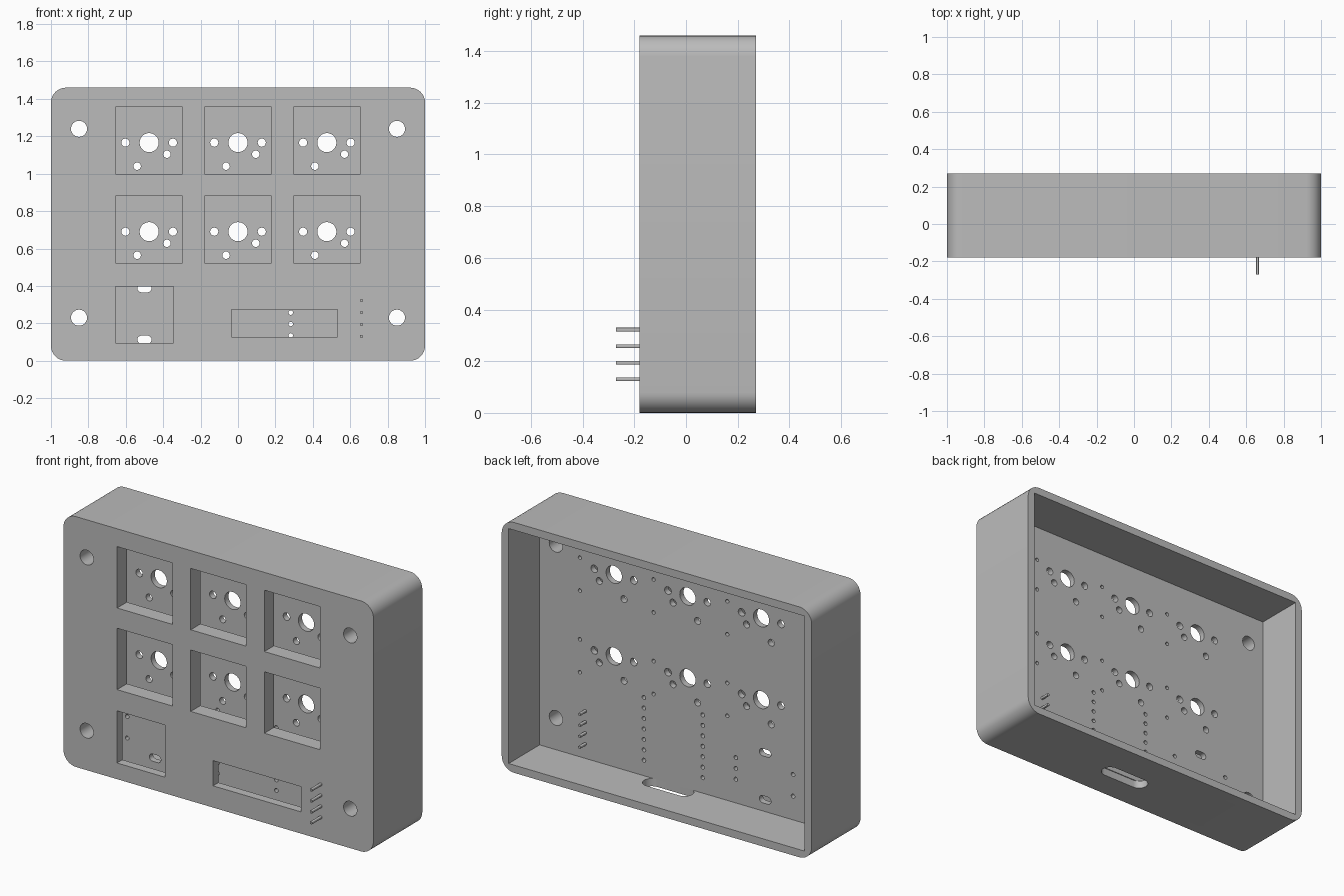
import bpy, bmesh, math
from mathutils import Vector

cube = bpy.data.objects.get("Cube")
if cube:
    bpy.data.objects.remove(cube, do_unlink=True)

grey = bpy.data.materials.new("grey_plastic")
grey.use_nodes = True
GREY = (0.5, 0.5, 0.5, 1)
grey.diffuse_color = GREY
grey.node_tree.nodes["Principled BSDF"].inputs["Base Color"].default_value = GREY


def outline(cx, cz, w, h, r, seg):
    """Rounded rectangle; r = 0 gives a box, r = w / 2 a circle or slot."""
    pts = []
    corners = ((1, 1), (-1, 1), (-1, -1), (1, -1))
    for quarter, (sx, sz) in enumerate(corners):
        for i in range(seg + 1 if r else 1):
            a = math.pi / 2 * (quarter + i / seg)
            p = Vector((cx + sx * (w / 2 - r) + r * math.cos(a),
                        cz + sz * (h / 2 - r) + r * math.sin(a)))
            if not pts or (p - pts[-1]).length > 1e-5:
                pts.append(p)
    if (pts[0] - pts[-1]).length < 1e-5:
        pts.pop()
    return pts


def build(name, prisms, axis="y"):
    """Each prism is (cx, cz, w, h, r, start, end), extruded along the axis."""
    bm = bmesh.new()
    for cx, cz, w, h, r, start, end in prisms:
        pts = outline(cx, cz, w, h, r, 8 if max(w, h) > 0.05 else 4)
        rings = []
        for d in (start, end):
            rings.append([bm.verts.new((p.x, d, p.y) if axis == "y" else (p.x, p.y, d))
                          for p in pts])
        a, b = rings
        bm.faces.new(a)
        bm.faces.new(b[::-1])
        for i in range(len(a)):
            j = (i + 1) % len(a)
            bm.faces.new((a[j], a[i], b[i], b[j]))
    bmesh.ops.recalc_face_normals(bm, faces=bm.faces)
    mesh = bpy.data.meshes.new(name)
    bm.to_mesh(mesh)
    bm.free()
    ob = bpy.data.objects.new(name, mesh)
    mesh.materials.append(grey)
    bpy.context.collection.objects.link(ob)
    return ob


def select(ob):
    bpy.ops.object.select_all(action="DESELECT")
    ob.select_set(True)
    bpy.context.view_layer.objects.active = ob


def cut(ob, prisms, axis="y"):
    cutter = build("cutter", prisms, axis)
    cutter.hide_render = True
    mod = ob.modifiers.new("cut", "BOOLEAN")
    mod.operation, mod.solver, mod.object = "DIFFERENCE", "EXACT", cutter
    select(ob)
    bpy.ops.object.modifier_apply(modifier=mod.name)
    bpy.data.objects.remove(cutter, do_unlink=True)


def disc(x, z, r, start, end):
    return (x, z, 2 * r, 2 * r, r, start, end)


# Main sizes: depth positions run from the front face to the open back
FRONT, BACK, HEIGHT, WALL = -0.18, 0.27, 1.46, 0.045
PLATE_BACK, SWITCH_BACK = -0.13, -0.09
BOARD_FRONT, BOARD_BACK = -0.05, -0.015
MID = HEIGHT / 2
columns = (-0.475, 0, 0.475)
rows = (0.69, 1.166)
keys = [(x, z) for x in columns for z in rows]
screws = [(x, z) for x in (-0.85, 0.85) for z in (0.23, 1.24)]

# Key openings, shared by the case and the switch plate
key_cuts = [(x, z + 0.011, 0.358, 0.358, 0, -0.3, 0) for x, z in keys]
screw_cuts = [disc(x, z, 0.043, -0.3, 0.1) for x, z in screws]

# Case: rounded tray, open at the back
case = build("case", [(0, MID, 2, HEIGHT, 0.08, FRONT, BACK)])
cut(case, [(0, MID, 2 - 2 * WALL, HEIGHT - 2 * WALL, 0, PLATE_BACK, 0.4)])
knob_window = (-0.5, 0.246, 0.31, 0.304, 0, -0.3, 0)
screen_window = (0.249, 0.2, 0.568, 0.147, 0, -0.3, 0)
cut(case, key_cuts + screw_cuts + [knob_window, screen_window])

# Cable slot through the bottom wall
cut(case, [(0.094, 0.03, 0.31, 0.1, 0.0499, -0.1, 0.1)], "z")

# Thicker plate behind the key openings
switch_plate = build("switch_plate", [(0, 0.945, 1.42, 0.91, 0, PLATE_BACK - 0.001, SWITCH_BACK)])
cut(switch_plate, key_cuts)

# Screw bosses between plate and board
bosses = build("screw_bosses",
               [disc(x, z, 0.07, PLATE_BACK - 0.001, BOARD_FRONT + 0.001) for x, z in screws])
cut(bosses, screw_cuts)

# Circuit board with its drilled holes
board = build("circuit_board",
              [(0, MID, 2 - 2 * WALL, HEIGHT - 2 * WALL, 0, BOARD_FRONT, BOARD_BACK)])
key_holes = ((0, 0, 0.051), (-0.127, 0, 0.022), (0.127, 0, 0.022),
             (0.095, -0.062, 0.02), (-0.064, -0.126, 0.02),
             (0.22, 0.04, 0.011), (0.22, -0.152, 0.011))
drills = [disc(x + dx, z + dz, r, -0.3, 0.1)
          for x, z in keys for dx, dz, r in key_holes]
drills += [disc(x, 0.135 + 0.061 * i, 0.012, -0.3, 0.1)
           for x in (0.282, -0.097) for i in range(7)]
drills += [disc(-0.311, 0.246 + 0.063 * i, 0.012, -0.3, 0.1) for i in (-1, 0, 1)]
drills += [disc(-0.68, 0.246 + 0.063 * i, 0.012, -0.3, 0.1) for i in (-1, 1)]
drills += [(-0.5, 0.25 + s * 0.137, 0.075, 0.042, 0.0209, -0.3, 0.1) for s in (-1, 1)]
cut(board, drills + screw_cuts)

# Header pins running through board and plate
pins = build("header_pins", [(0.66, 0.13 + 0.064 * i, 0.015, 0.015, 0.004, -0.27, 0.04)
                             for i in range(4)])

for ob in (case, switch_plate, bosses, board, pins):
    select(ob)
    bpy.ops.object.shade_smooth_by_angle(angle=math.radians(30))
